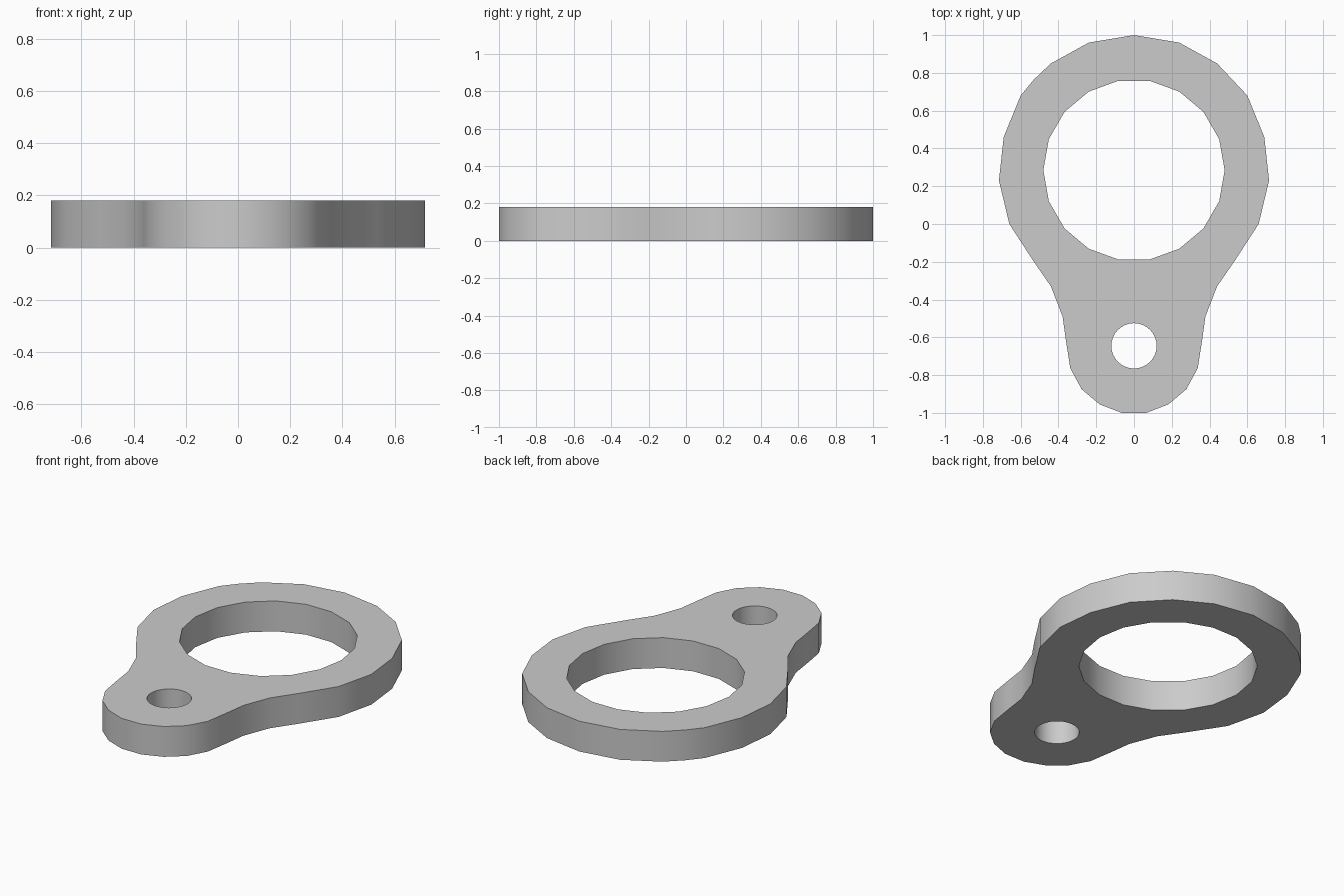
import bpy, bmesh, math

if "Cube" in bpy.data.objects:
    bpy.data.objects.remove(bpy.data.objects["Cube"])

THICK = 0.18

# Right half of the outline, from the ring's crown to the lug's tip
half = [(0.24, 0.96), (0.44, 0.85), (0.6, 0.68), (0.69, 0.46), (0.715, 0.23),
        (0.66, 0), (0.53, -0.2), (0.44, -0.33), (0.378, -0.49), (0.36, -0.62),
        (0.337, -0.765), (0.277, -0.875), (0.182, -0.955), (0.065, -1)]
outline = [(0, 1)] + half + [(-x, y) for x, y in reversed(half)]
outline.insert(-2, (-0.53, 0.765))


def circle(cy, radius, sides):
    return [(radius * math.cos(math.tau * i / sides),
             cy + radius * math.sin(math.tau * i / sides)) for i in range(sides)]


def add_loop(bm, points):
    verts = [bm.verts.new((x, y, THICK)) for x, y in points]
    return [bm.edges.new((v, verts[i - 1])) for i, v in enumerate(verts)]


# Flat plate with a large ring opening and a small bolt hole
bm = bmesh.new()
edges = []
for loop in (outline, circle(0.285, 0.48, 18), circle(-0.645, 0.12, 32)):
    edges += add_loop(bm, loop)
bmesh.ops.triangle_fill(bm, edges=edges, use_beauty=True, use_dissolve=False,
                        normal=(0, 0, 1))
bm.normal_update()
for face in bm.faces:
    if face.normal.z < 0:
        face.normal_flip()
mesh = bpy.data.meshes.new("ring_bracket")
bm.to_mesh(mesh)
bm.free()

bracket = bpy.data.objects.new("ring_bracket", mesh)
bpy.context.collection.objects.link(bracket)

# Thickness
solid = bracket.modifiers.new("thickness", "SOLIDIFY")
solid.thickness = THICK
solid.offset = -1
bpy.ops.object.select_all(action="DESELECT")
bracket.select_set(True)
bpy.context.view_layer.objects.active = bracket
bpy.ops.object.modifier_apply(modifier=solid.name)
bpy.ops.object.shade_smooth_by_angle(angle=math.radians(35))

# Plain grey
grey = bpy.data.materials.new("light_grey")
grey.use_nodes = True
colour = (0.6, 0.6, 0.6, 1)
grey.diffuse_color = colour
grey.node_tree.nodes["Principled BSDF"].inputs["Base Color"].default_value = colour
bracket.data.materials.append(grey)
